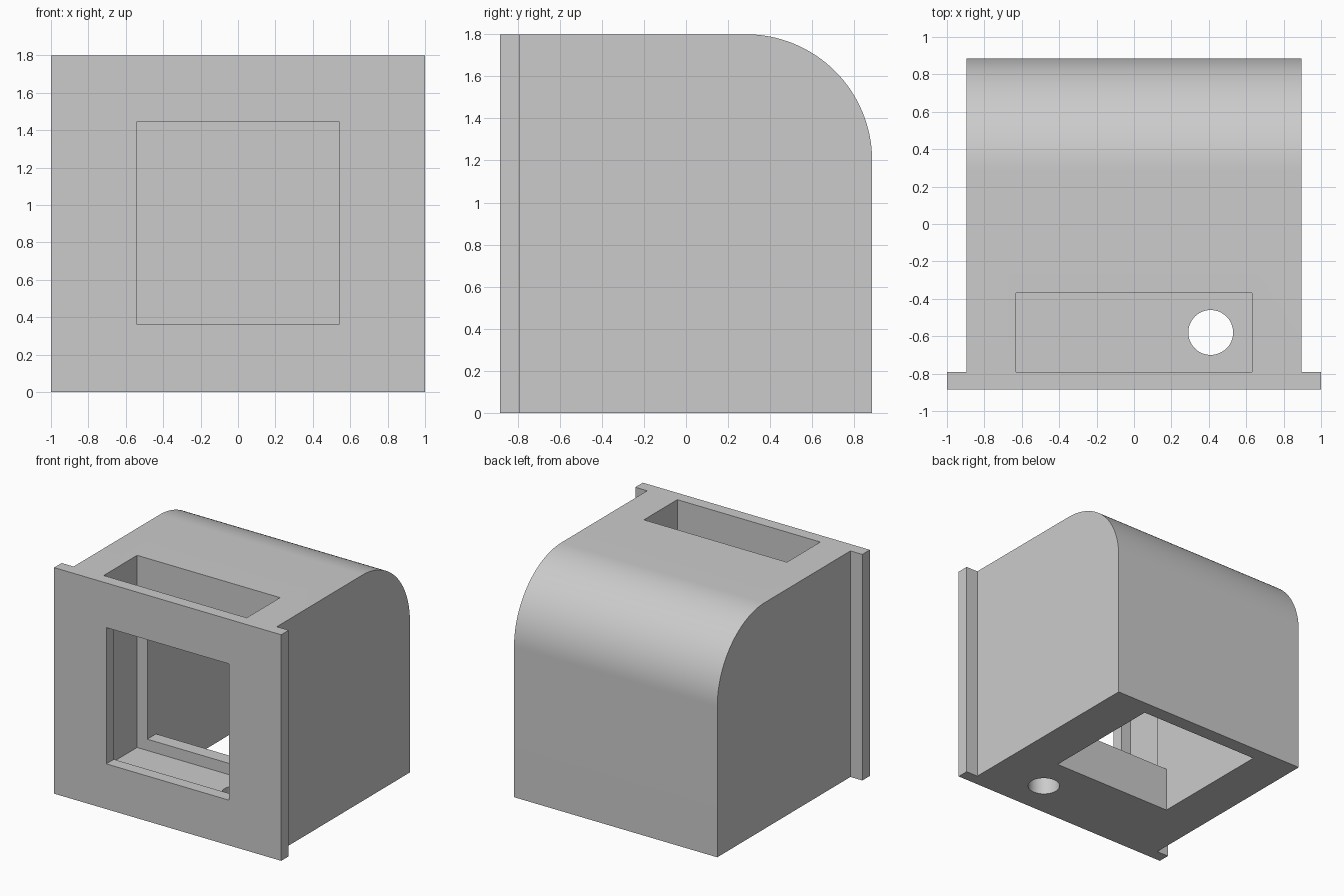
import bpy, bmesh
from math import sin, cos, pi, radians

cube = bpy.data.objects.get("Cube")
if cube:
    bpy.data.objects.remove(cube, do_unlink=True)

grey = bpy.data.materials.new("plain grey")
grey.use_nodes = True
grey.diffuse_color = (0.6, 0.6, 0.6, 1)
grey.node_tree.nodes["Principled BSDF"].inputs["Base Color"].default_value = grey.diffuse_color


def prism(name, outline, axis, start, end):
    """Extrude a 2D outline along an axis: 'x' takes (y, z), 'z' takes (x, y)."""
    place = (lambda p, t: (t, *p)) if axis == "x" else (lambda p, t: (*p, t))
    bm = bmesh.new()
    face = bm.faces.new([bm.verts.new(place(p, start)) for p in outline])
    new = bmesh.ops.extrude_face_region(bm, geom=[face])["geom"]
    step = place((0, 0), end - start)
    bmesh.ops.translate(bm, vec=step, verts=[v for v in new if isinstance(v, bmesh.types.BMVert)])
    bmesh.ops.recalc_face_normals(bm, faces=bm.faces)
    mesh = bpy.data.meshes.new(name)
    bm.to_mesh(mesh)
    bm.free()
    mesh.materials.append(grey)
    obj = bpy.data.objects.new(name, mesh)
    bpy.context.collection.objects.link(obj)
    return obj


def box(name, half_width, y0, y1, z0, z1):
    return prism(name, [(y0, z0), (y1, z0), (y1, z1), (y0, z1)], "x", -half_width, half_width)


def combine(target, other, operation):
    mod = target.modifiers.new(other.name, "BOOLEAN")
    mod.operation, mod.solver, mod.object = operation, "EXACT", other
    bpy.ops.object.select_all(action="DESELECT")
    bpy.context.view_layer.objects.active = target
    target.select_set(True)
    bpy.ops.object.modifier_apply(modifier=mod.name)
    bpy.data.objects.remove(other, do_unlink=True)


FRONT, BACK, TOP = -0.885, 0.885, 1.8
PLATE_BACK = -0.79
OPENING, LOW, HIGH = 0.54, 0.36, 1.445

# Housing with a rounded upper back edge
radius, steps = 0.6, 32
arc = [(BACK - radius + radius * cos(i * pi / 2 / steps),
        TOP - radius + radius * sin(i * pi / 2 / steps)) for i in range(steps + 1)]
outline = [(-0.84, 0), (BACK, 0)] + arc + [(-0.84, TOP)]
housing = prism("housing", outline, "x", -0.895, 0.895)

# Wider front plate
combine(housing, box("front_plate", 1, FRONT, PLATE_BACK, 0, TOP), "UNION")

# Slot from the top, window through plate and inner wall, rear cavity open below
combine(housing, box("slot", 0.63, PLATE_BACK, -0.37, 0.27, TOP + 0.1), "DIFFERENCE")
combine(housing, box("window", OPENING, FRONT - 0.1, 0, LOW, HIGH), "DIFFERENCE")
combine(housing, box("cavity", OPENING, -0.26, 0.77, -0.1, HIGH), "DIFFERENCE")

# Round hole through the slot floor
circle = [(0.41 + 0.12 * cos(i * pi / 24), -0.58 + 0.12 * sin(i * pi / 24)) for i in range(48)]
combine(housing, prism("cable_hole", circle, "z", -0.1, 0.5), "DIFFERENCE")

housing.select_set(True)
bpy.context.view_layer.objects.active = housing
bpy.ops.object.shade_smooth_by_angle(angle=radians(30))
